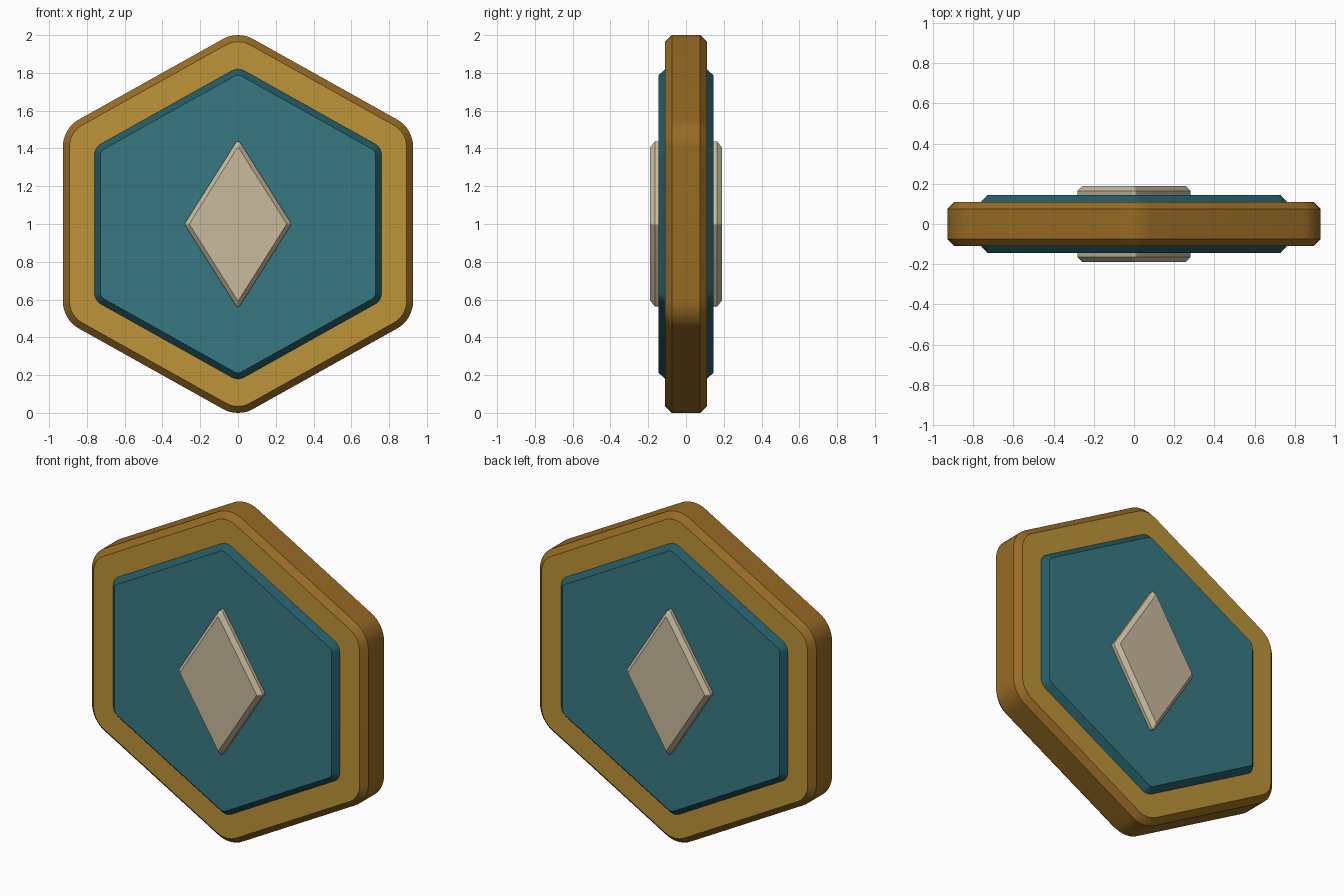
import bpy, bmesh, math
from mathutils import Vector

if "Cube" in bpy.data.objects:
    bpy.data.objects.remove(bpy.data.objects["Cube"])


def material(name, rgb):
    lin = [((c / 255 + 0.055) / 1.055) ** 2.4 for c in rgb]
    m = bpy.data.materials.new(name)
    m.diffuse_color = (*lin, 1)
    m.use_nodes = True
    m.node_tree.nodes["Principled BSDF"].inputs["Base Color"].default_value = m.diffuse_color
    return m


gold = material("gold", (190, 148, 57))
dark_gold = material("dark gold", (152, 107, 36))
teal = material("teal", (56, 121, 132))
dark_teal = material("dark teal", (36, 92, 102))
bone = material("bone", (200, 186, 158))


def inset(points, d):
    """Offset a counter-clockwise convex outline inwards by d."""
    out = []
    for i, p in enumerate(points):
        a = (p - points[i - 1]).normalized()
        b = (points[(i + 1) % len(points)] - p).normalized()
        na, nb = Vector((-a.y, a.x)), Vector((-b.y, b.x))
        out.append(p + (na + nb) * d / (1 + na.dot(nb)))
    return out


def rounded(points, r, steps=8):
    """Replace every corner with an arc of radius r."""
    out = []
    centres = inset(points, r)
    for i, p in enumerate(points):
        a = p - points[i - 1]
        b = points[(i + 1) % len(points)] - p
        start, turn = math.atan2(-a.x, a.y), a.angle(b)
        for k in range(steps + 1):
            t = start + turn * k / steps
            out.append(centres[i] + Vector((math.cos(t), math.sin(t))) * r)
    return out


def plate(name, outline, r, half, chamfer_in, chamfer_y, face_mat, edge_mat):
    """Rounded slab, chamfered front and back, centred on y = 0, z = 1."""
    pts = [Vector(p) for p in outline]
    outer = rounded(pts, r)
    inner = rounded(inset(pts, chamfer_in), max(r - chamfer_in, 0.004))
    bm = bmesh.new()
    rings = [[bm.verts.new((p.x, y, p.y + 1)) for p in loop] for loop, y in (
        (inner, -half), (outer, -half + chamfer_y), (outer, half - chamfer_y), (inner, half))]
    n = len(outer)
    for a, b in zip(rings, rings[1:]):
        for i in range(n):
            j = (i + 1) % n
            bm.faces.new((a[i], a[j], b[j], b[i])).material_index = 1
    bm.faces.new(rings[0])
    bm.faces.new(rings[-1][::-1])
    bmesh.ops.recalc_face_normals(bm, faces=bm.faces)
    me = bpy.data.meshes.new(name)
    bm.to_mesh(me)
    bm.free()
    me.materials.append(face_mat)
    me.materials.append(edge_mat)
    ob = bpy.data.objects.new(name, me)
    bpy.context.collection.objects.link(ob)
    bpy.ops.object.select_all(action='DESELECT')
    ob.select_set(True)
    bpy.context.view_layer.objects.active = ob
    bpy.ops.object.shade_smooth_by_angle(angle=math.radians(30))


def hexagon(w, apex, corner):
    return [(0, -apex), (w, -corner), (w, corner), (0, apex), (-w, corner), (-w, -corner)]


# Outer frame, raised panel on both sides, central diamond
plate("hexagon_frame", hexagon(0.927, 1.024, 0.506), 0.165, 0.11, 0.035, 0.035, gold, dark_gold)
plate("inner_panel", hexagon(0.76, 0.83, 0.405), 0.07, 0.145, 0.032, 0.035, teal, dark_teal)
plate("diamond", [(0, -0.45), (0.284, 0), (0, 0.45), (-0.284, 0)], 0.016, 0.19, 0.022, 0.025, bone, bone)
